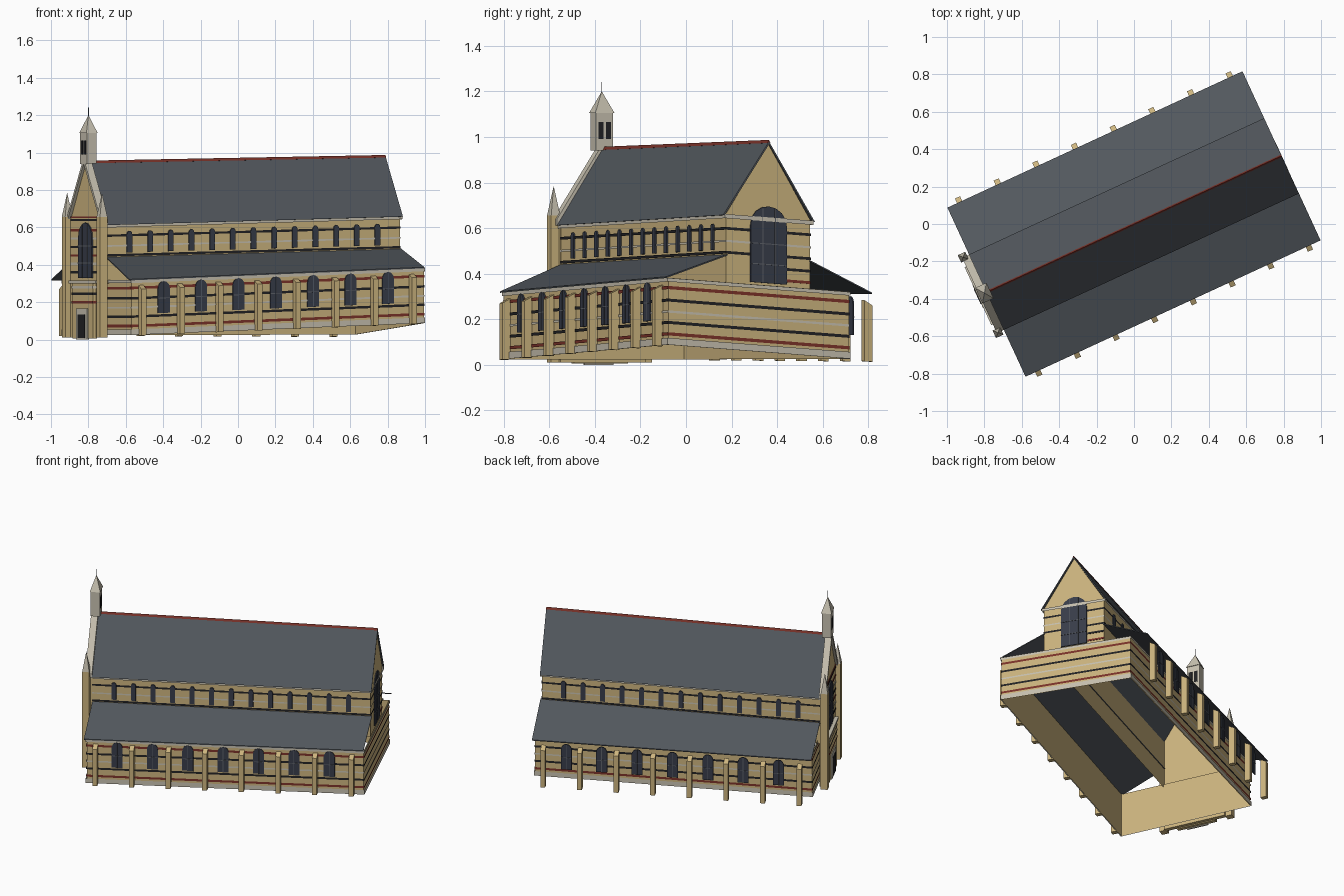
import bpy, bmesh, math

if "Cube" in bpy.data.objects:
    bpy.data.objects.remove(bpy.data.objects["Cube"])

COLORS = {
    "tan": (0.61, 0.46, 0.21, 1), "stone": (0.58, 0.54, 0.44, 1),
    "slate": (0.086, 0.098, 0.112, 1), "dark": (0.016, 0.016, 0.018, 1),
    "red": (0.20, 0.032, 0.022, 1), "glass": (0.040, 0.047, 0.068, 1),
    "lead": (0.11, 0.12, 0.14, 1),
}
MATS = {}
for key, col in COLORS.items():
    MATS[key] = bpy.data.materials.new(key)
    MATS[key].diffuse_color = col
parts = {}


def part(name, mat):
    return parts.setdefault(name, (bmesh.new(), mat))[0]


def prism(bm, profile, axis, a, b):
    """Extrude a profile of (horizontal, z) points along local x or y."""
    def pt(p, t):
        return (t, p[0], p[1]) if axis == "x" else (p[0], t, p[1])
    lo = [bm.verts.new(pt(p, a)) for p in profile]
    hi = [bm.verts.new(pt(p, b)) for p in profile]
    n = len(profile)
    bm.faces.new(lo)
    bm.faces.new(hi[::-1])
    for i in range(n):
        bm.faces.new((lo[i], hi[i], hi[(i + 1) % n], lo[(i + 1) % n]))


def box(bm, x0, x1, y0, y1, z0, z1):
    prism(bm, [(y0, z0), (y1, z0), (y1, z1), (y0, z1)], "x", x0, x1)


def ring(bm, x0, x1, y0, y1, z0, z1):
    """Four walls, open above and below."""
    c = [(x0, y0), (x1, y0), (x1, y1), (x0, y1)]
    lo = [bm.verts.new((*p, z0)) for p in c]
    hi = [bm.verts.new((*p, z1)) for p in c]
    for i in range(4):
        j = (i + 1) % 4
        bm.faces.new((lo[i], lo[j], hi[j], hi[i]))


def pyramid(bm, x, y, sx, sy, z0, z1):
    v = [bm.verts.new((x + a * sx / 2, y + b * sy / 2, z0))
         for a, b in ((-1, -1), (1, -1), (1, 1), (-1, 1))]
    top = bm.verts.new((x, y, z1))
    bm.faces.new(v[::-1])
    for i in range(4):
        bm.faces.new((v[i], v[(i + 1) % 4], top))


def arch(c, w, z0, z1, rise):
    r = w / 2
    pts = [(c - r, z0), (c + r, z0)]
    for i in range(9):
        t = math.pi * i / 8
        pts.append((c + r * math.cos(t), z1 - rise + rise * math.sin(t)))
    return pts


def bands(prefix, rows, x0, x1, y0, y1, e=0.003):
    for mat, z, h in rows:
        ring(part(f"{prefix}_{mat}_bands", mat), x0 - e, x1 + e, y0 - e, y1 + e,
             z - h / 2, z + h / 2)


# aisle walls with plinth and polychrome bands
A = (-0.853, 0.869, -0.487, 0.385)
ring(part("aisle_walls", "tan"), *A, 0.024, 0.318)
bands("aisle", [("stone", 0.039, 0.030), ("stone", 0.309, 0.016)], *A, e=0.006)
bands("aisle", [("red", 0.072, 0.014), ("dark", 0.122, 0.013), ("stone", 0.170, 0.010),
                ("dark", 0.220, 0.013), ("red", 0.275, 0.014)], *A)

# nave walls, bands and east gable
N = (-0.868, 0.86, -0.203, 0.203)
ring(part("nave_walls", "tan"), *N, 0.30, 0.625)
bands("nave", [("dark", 0.450, 0.012), ("stone", 0.500, 0.009), ("dark", 0.555, 0.012)], *N)
bands("nave_cornice", [("stone", 0.608, 0.018)], *N, e=0.010)
for mat, z in (("red", 0.345), ("dark", 0.395)):
    box(part(f"nave_{mat}_bands", mat), 0.858, 0.863, 0.09, 0.203, z - 0.006, z + 0.006)
prism(part("east_gable", "tan"), [(-0.203, 0.62), (0.203, 0.62), (0, 0.938)], "x", 0.85, 0.86)

for s in (-1, 1):
    # main roof and lean-to aisle roof
    prism(part("nave_roof", "slate"),
          [(s * 0.222, 0.612), (0, 0.950), (0, 0.938), (s * 0.214, 0.612)], "x", -0.87, 0.869)
    prism(part("aisle_roofs", "slate"),
          [(s * 0.498, 0.322), (s * 0.2, 0.442), (s * 0.2, 0.436), (s * 0.498, 0.316)],
          "x", -0.869, 0.869)
    # aisle buttresses with sloped heads
    for i in range(8):
        x = -0.797 + 0.2277 * i
        prism(part("buttresses", "tan"),
              [(s * 0.487, 0.02), (s * 0.525, 0.02), (s * 0.525, 0.268), (s * 0.487, 0.288)],
              "x", x - 0.015, x + 0.015)
    # aisle windows
    for i in range(7):
        x = -0.664 + 0.22 * i
        prism(part("aisle_windows", "glass"), arch(x, 0.068, 0.135, 0.305, 0.038),
              "y", s * 0.4875, s * 0.494)
        m = part("aisle_window_bars", "lead")
        box(m, x - 0.002, x + 0.002, s * 0.49, s * 0.496, 0.135, 0.303)
        box(m, x - 0.033, x + 0.033, s * 0.49, s * 0.496, 0.213, 0.217)
    # clerestory windows
    for i in range(13):
        x = -0.735 + 0.1217 * i
        prism(part("clerestory_windows", "glass"), arch(x, 0.030, 0.463, 0.578, 0.018),
              "y", s * 0.2035, s * 0.211)
    # west corner turrets with spirelets
    y = s * 0.222
    box(part("west_turrets", "tan"), -0.925, -0.882, y - 0.022, y + 0.022, 0.01, 0.655)
    pyramid(part("turret_spires", "stone"), -0.9035, y, 0.044, 0.044, 0.655, 0.785)
    # west gable coping
    prism(part("gable_coping", "stone"),
          [(s * 0.222, 0.612), (s * 0.222, 0.640), (0, 0.972), (0, 0.940)], "x", -0.91, -0.868)

# ridge cap
prism(part("ridge_cap", "red"), [(-0.007, 0.943), (0.007, 0.943), (0, 0.957)], "x", -0.86, 0.869)

# west front with gable
prism(part("west_front", "tan"),
      [(-0.205, 0.01), (0.205, 0.01), (0.205, 0.625), (0, 0.945), (-0.205, 0.625)],
      "x", -0.895, -0.868)
for k, z in enumerate((0.36, 0.405, 0.45, 0.495, 0.54, 0.585, 0.64)):
    mat = ("dark", "stone", "red")[k % 3] if k < 6 else "dark"
    box(part(f"west_front_{mat}_bands", mat), -0.898, -0.89, -0.19, 0.19, z - 0.006, z + 0.006)
box(part("west_front_red_bands", "red"), -0.898, -0.89, -0.19, 0.19, 0.65, 0.658)

# great west and east windows with bars
for name, xa, xb, xc in (("west", -0.893, -0.902, -0.905), ("east", 0.861, 0.867, 0.870)):
    z1 = 0.625 if name == "west" else 0.665
    prism(part(name + "_window", "glass"), arch(0, 0.175, 0.328, z1, 0.085), "x", xa, xb)
    m = part(name + "_window_bars", "lead")
    for y in (-0.03, 0.03):
        box(m, xa, xc, y - 0.002, y + 0.002, 0.328, z1 - 0.012)
    for z in (0.41, 0.50):
        box(m, xa, xc, -0.086, 0.086, z - 0.002, z + 0.002)

# west portal, string course, door and frame
P = (-0.915, -0.89, -0.13, 0.13)
box(part("portal", "tan"), *P, 0.005, 0.30)
bands("portal", [("red", 0.20, 0.012), ("dark", 0.245, 0.012), ("stone", 0.28, 0.012)], *P)
box(part("portal_cap", "stone"), -0.919, -0.89, -0.17, 0.17, 0.30, 0.315)
box(part("door_frame", "stone"), -0.921, -0.91, -0.07, 0.07, 0.0, 0.165)
box(part("door", "dark"), -0.924, -0.915, -0.045, 0.045, 0.008, 0.135)

# bellcote with louvres, spire and finial
box(part("bellcote", "stone"), -0.91, -0.852, -0.042, 0.042, 0.94, 1.105)
pyramid(part("bellcote_spire", "stone"), -0.881, 0, 0.066, 0.092, 1.105, 1.20)
box(part("finial", "lead"), -0.8825, -0.8795, -0.0015, 0.0015, 1.18, 1.24)
for y in (-0.018, 0.018):
    box(part("louvres", "dark"), -0.912, -0.850, y - 0.012, y + 0.012, 0.99, 1.065)

# set the church on its rising site: gentle twist, then turn in plan
ANG = math.radians(24.8)
ca, sa = math.cos(ANG), math.sin(ANG)
for name, (bm, mat) in parts.items():
    bmesh.ops.recalc_face_normals(bm, faces=bm.faces)
    for v in bm.verts:
        x, y, z = v.co
        u = max(0, (x + 0.87) / 1.74)
        v.co = (x * ca - y * sa, x * sa + y * ca, z + u * (0.03 - 0.07 * y))
    me = bpy.data.meshes.new(name)
    bm.to_mesh(me)
    bm.free()
    me.materials.append(MATS[mat])
    bpy.context.collection.objects.link(bpy.data.objects.new(name, me))

for m in bpy.data.materials:
    if m.users and not m.is_grease_pencil:
        m.use_nodes = True
        m.node_tree.nodes["Principled BSDF"].inputs["Base Color"].default_value = m.diffuse_color
